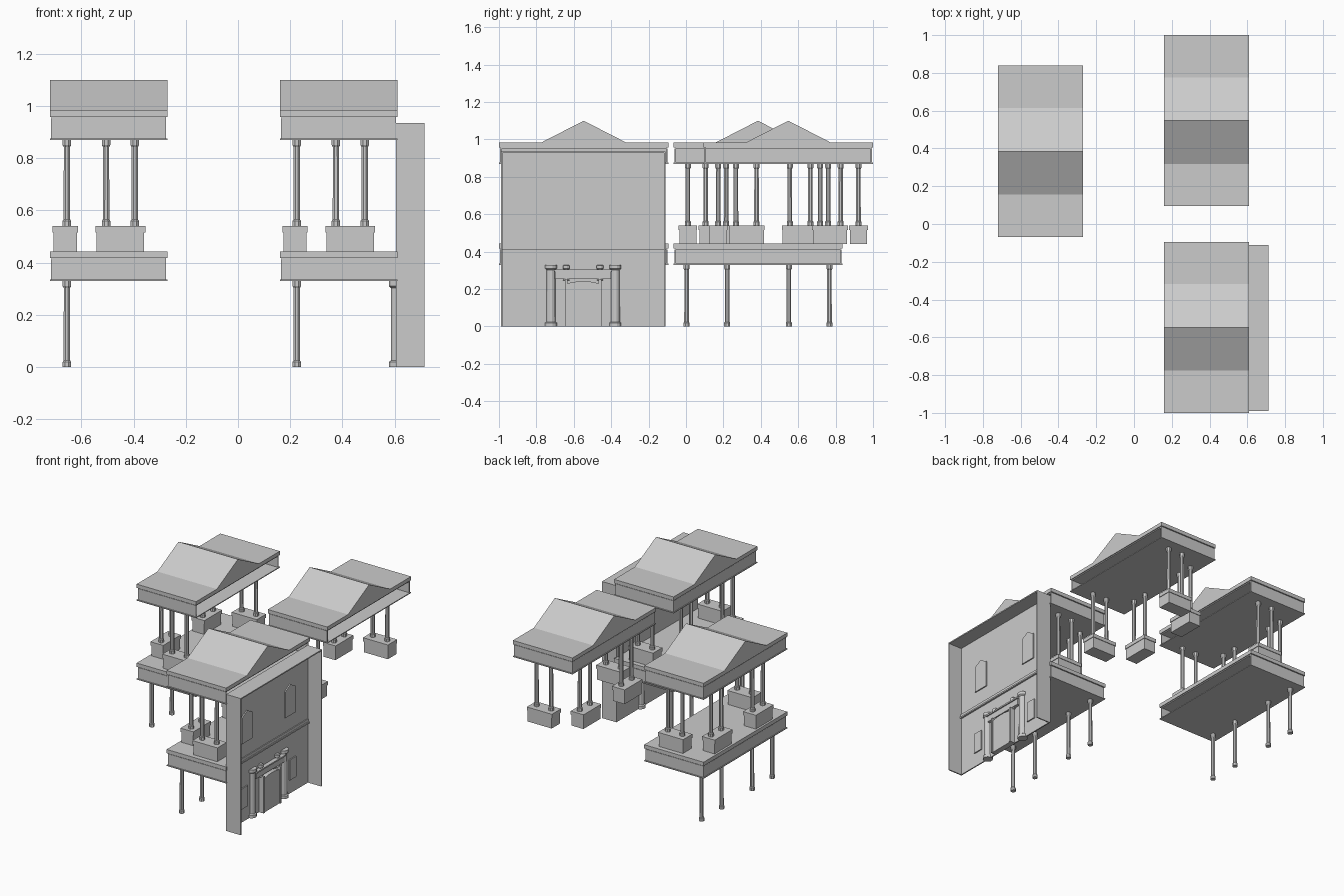
import bpy, bmesh, math

if "Cube" in bpy.data.objects:
    bpy.data.objects.remove(bpy.data.objects["Cube"])

def finish(name, bm):
    bmesh.ops.recalc_face_normals(bm, faces=bm.faces)
    me = bpy.data.meshes.new(name)
    bm.to_mesh(me)
    bm.free()
    ob = bpy.data.objects.new(name, me)
    bpy.context.collection.objects.link(ob)
    return ob

def box(name, x0, x1, y0, y1, z0, z1):
    bm = bmesh.new()
    bmesh.ops.create_cube(bm, size=1)
    for v in bm.verts:
        v.co = ((x0 + x1) / 2 + v.co.x * (x1 - x0),
                (y0 + y1) / 2 + v.co.y * (y1 - y0),
                (z0 + z1) / 2 + v.co.z * (z1 - z0))
    return finish(name, bm)

def prism(name, outline, x0, x1):
    """Extrude a (y, z) outline along x."""
    bm = bmesh.new()
    a = [bm.verts.new((x0, y, z)) for y, z in outline]
    b = [bm.verts.new((x1, y, z)) for y, z in outline]
    bm.faces.new(a)
    bm.faces.new(b)
    n = len(a)
    for i in range(n):
        j = (i + 1) % n
        bm.faces.new((a[i], a[j], b[j], b[i]))
    return finish(name, bm)

def lathe(name, x, y, profile, sides=8):
    """Turn an (r, z) profile into a faceted column."""
    bm = bmesh.new()
    rings = []
    for r, z in profile:
        rings.append([bm.verts.new((x + r * math.cos(math.tau * (k + .5) / sides),
                                    y + r * math.sin(math.tau * (k + .5) / sides), z))
                      for k in range(sides)])
    for p, q in zip(rings, rings[1:]):
        for k in range(sides):
            m = (k + 1) % sides
            bm.faces.new((p[k], p[m], q[m], q[k]))
    bm.faces.new(rings[0])
    bm.faces.new(rings[-1])
    return finish(name, bm)

def column(name, x, y, z0, z1, r=.0135, sides=8):
    R, h = r * 1.3, .025
    lathe(name, x, y, [(R, z0), (R, z0 + h * .8), (r, z0 + h), (r * .95, z1 - h * 1.1),
                       (R, z1 - h * .8), (R, z1)], sides)

def entablature(name, cx, cy, z):
    """Hollow frieze open on +x, lip below and cornice above."""
    x0, x1, y0, y1 = cx - .22, cx + .22, cy - .447, cy + .447
    box(name + "_lip", cx - .225, cx + .225, cy - .453, cy + .453, z, z + .006)
    box(name + "_back_frieze", x0, x0 + .008, y0, y1, z + .006, z + .082)
    for side, ya in (("front", y0), ("rear", y1 - .008)):
        box(f"{name}_{side}_frieze", x0, x1, ya, ya + .008, z + .006, z + .082)
    box(name + "_moulding", cx - .219, cx + .219, cy - .444, cy + .444, z + .08, z + .088)
    box(name + "_cornice", cx - .225, cx + .225, cy - .453, cy + .453, z + .087, z + .113)

def pedestal(name, x0, x1, y0, y1):
    box(name, x0 + .004, x1 - .004, y0 + .004, y1 - .004, .44, .517)
    box(name + "_cap", x0, x1, y0, y1, .515, .54)

def module(name, cx, cy, ground):
    # roof and gable
    entablature(name + "_roof", cx, cy, .87)
    prism(name + "_gable", [(cy - .23, .982), (cy + .23, .982), (cy, 1.10)], cx - .225, cx + .225)
    # paired columns on pedestals, mirrored in y
    for side, s in (("front", -1), ("rear", 1)):
        ya, yb = sorted((cy + s * .325, cy + s * .425))
        pedestal(f"{name}_{side}_corner_pedestal", cx - .05, cx + .14, ya, yb)
        for dx in (-.01, .10):
            column(f"{name}_{side}_corner_column", cx + dx, cy + s * .375, .54, .87)
        ya, yb = sorted((cy + s * .127, cy + s * .318))
        pedestal(f"{name}_{side}_inner_pedestal", cx - .215, cx - .118, ya, yb)
        for dy in (.17, .28):
            column(f"{name}_{side}_inner_column", cx - .16, cy + s * dy, .54, .87)
    # ground storey
    if ground:
        entablature(name + "_floor", cx, cy, .33)
        for dy in (-.382, -.165, .165, .382):
            column(name + "_ground_column", cx - .16, cy + dy, 0, .33)

module("left_bay", -.495, .385, True)
module("rear_bay", .385, .547, False)
module("wall_bay", .385, -.547, True)

# facade: recessed wall with side and top returns
WX, YC = .612, -.55
box("facade_wall", .604, WX, -.99, -.11, 0, .935)
for ya in (-.99, -.118):
    box("facade_side_return", .606, .713, ya, ya + .008, 0, .935)
box("facade_top_return", .606, .713, -.99, -.11, .927, .935)
box("facade_string_course", WX - .004, WX + .012, -.982, -.118, .41, .42)
box("facade_floor_band", WX - .004, WX + .006, -.982, -.118, .42, .44)

# windows, mirrored about the doorway
for s in (-1, 1):
    y = YC + s * .233
    prism("upper_window", [(y - .055, .54), (y + .055, .54), (y + .055, .72),
                           (y, .75), (y - .055, .72)], WX - .002, WX + .008)
    y = YC + s * .262
    box("lower_window", WX - .002, WX + .008, y - .035, y + .035, .095, .235)

# doorway: arched door, jambs, lintel, large and small columns
arch = [(-.645, 0), (-.455, 0)]
arch += [(YC + .095 * math.cos(math.pi * k / 10), .218 + .024 * math.sin(math.pi * k / 10))
         for k in range(11)]
prism("arched_door", arch, WX - .004, .642)
for s in (-1, 1):
    y = YC + s * .172
    column("door_column", .609, y, 0, .33, .025, 12)
    y = YC + s * .09
    box("door_jamb", WX - .004, .648, y - .007, y + .007, 0, .25)
    lathe("door_finial", .618, y, [(.018, .245), (.014, .255), (.014, .305),
                                   (.019, .31), (.019, .325), (.012, .33)], 12)
box("door_lintel", WX - .01, .632, -.70, -.40, .255, .30)
box("door_lintel_cap", WX - .01, .64, -.705, -.395, .295, .305)
